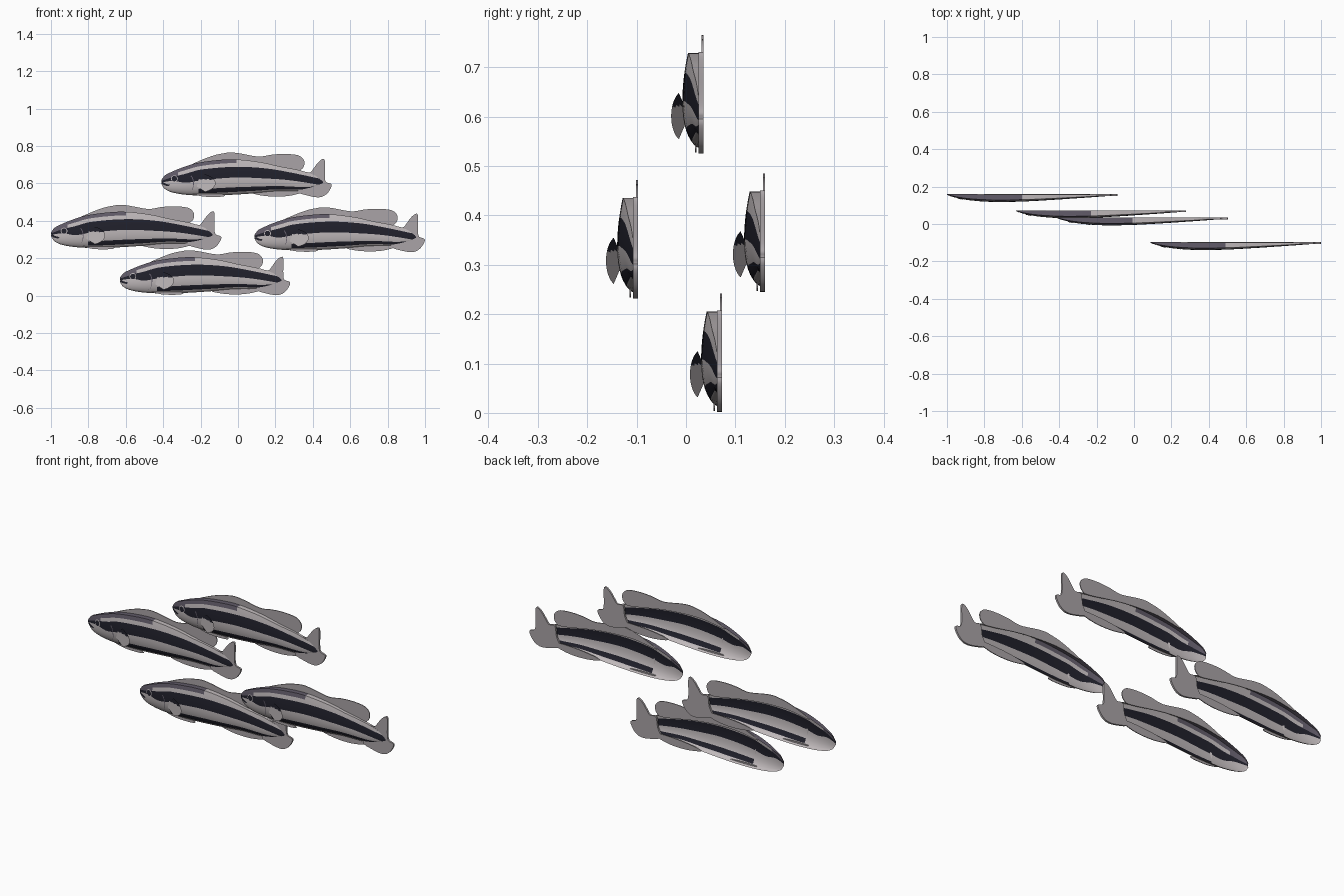
import bpy, bmesh, math

if "Cube" in bpy.data.objects:
    bpy.data.objects.remove(bpy.data.objects["Cube"])

# name, linear colour
def mat(name, c):
    m = bpy.data.materials.new(name)
    m.diffuse_color = (*c, 1)
    m.use_nodes = True
    m.node_tree.nodes["Principled BSDF"].inputs["Base Color"].default_value = m.diffuse_color
    return m

LIGHT = mat("pale_grey", (0.53, 0.49, 0.50))
DARK = mat("dark_navy", (0.015, 0.015, 0.025))
VIOLET = mat("violet_grey", (0.12, 0.105, 0.14))
FIN = mat("fin_grey", (0.40, 0.37, 0.385))
MATS = [LIGHT, DARK, VIOLET, FIN]

# nose position of each fish: x, back plane y, lowest z
PLACES = [(-0.41, 0.035, 0.523), (-1.0, 0.16, 0.243), (0.088, -0.097, 0.230), (-0.632, 0.073, 0.0)]


def curve(pts):
    """Smooth function through (x, value) points."""
    n = len(pts)
    def slope(i):
        a, b = pts[max(i - 1, 0)], pts[min(i + 1, n - 1)]
        return (b[1] - a[1]) / (b[0] - a[0])
    def f(x):
        i = 0
        while i < n - 2 and x > pts[i + 1][0]:
            i += 1
        (x0, y0), (x1, y1) = pts[i], pts[i + 1]
        h = x1 - x0
        t = min(max((x - x0) / h, 0), 1)
        return (y0 * (2*t**3 - 3*t*t + 1) + y1 * (3*t*t - 2*t**3)
                + h * (slope(i) * (t**3 - 2*t*t + t) + slope(i + 1) * (t**3 - t*t)))
    return f


def smooth_loop(pts, k=4):
    """Closed rounded outline through the given points."""
    out, n = [], len(pts)
    for i in range(n):
        p = [pts[(i + j - 1) % n] for j in range(4)]
        for s in range(k):
            t = s / k
            out.append(tuple(0.5 * (2*b + (c - a)*t + (2*a - 5*b + 4*c - d)*t*t + (3*b - a - 3*c + d)*t**3)
                             for a, b, c, d in zip(*p)))
    return out


# body outline, stripe edges and thickness along the length
top = curve([(0, .095), (.02, .12), (.06, .14), (.10, .157), (.18, .183), (.29, .2), (.395, .205),
             (.53, .19), (.636, .167), (.743, .146), (.80, .128), (.865, .1)])
bot = curve([(0, .075), (.015, .05), (.06, .028), (.155, .014), (.29, .012), (.476, .022),
             (.61, .034), (.743, .036), (.80, .045), (.865, .064)])
s_hi = curve([(0, .09), (.065, .112), (.13, .128), (.21, .15), (.395, .165), (.556, .157), (.69, .135), (.865, .098)])
s_lo = curve([(0, .082), (.065, .09), (.13, .08), (.21, .093), (.395, .108), (.556, .103), (.69, .093), (.865, .066)])
thick = curve([(0, .004), (.06, .022), (.13, .034), (.25, .042), (.4, .04), (.55, .032), (.7, .022), (.8, .015), (.865, .010)])


def depth(x, z):
    b, t = bot(x), top(x)
    u = max(-1, min(1, (z - (b + t) / 2) / ((t - b) / 2)))
    return thick(x) * (1 - .25 * u * u if u > 0 else math.sqrt(max(0, 1 - abs(u) ** 2.2)))


def place(name, bm, normals=True):
    """Make one copy of a part for each fish."""
    if normals:
        bmesh.ops.recalc_face_normals(bm, faces=bm.faces)
    me = bpy.data.meshes.new(name)
    bm.to_mesh(me)
    bm.free()
    for m in MATS:
        me.materials.append(m)
    me.shade_smooth()
    me.set_sharp_from_angle(angle=math.radians(40))
    for i, p in enumerate(PLACES):
        o = bpy.data.objects.new(f"{name}_{i + 1}", me)
        o.location = p
        bpy.context.collection.objects.link(o)


def grid(name, rows, rule):
    """Surface through rows of points; rule(i, j, centre) gives the colour."""
    bm = bmesh.new()
    v = [[bm.verts.new(p) for p in r] for r in rows]
    for i in range(len(v) - 1):
        for j in range(len(v[0]) - 1):
            f = bm.faces.new((v[i][j], v[i + 1][j], v[i + 1][j + 1], v[i][j + 1]))
            f.material_index = rule(i, j, f.calc_center_median())
    place(name, bm, False)


# body: open half shell with colour bands between the edge curves
SUBS = [4, 2, 4, 5, 3, 3]
NX = 72
rows, bands = [], []
for k, s in enumerate(SUBS):
    bands += [k] * s
bands.append(6)
for i in range(NX + 1):
    x = .865 * (i / NX) ** 1.15
    b, t, lo, hi = bot(x), top(x), s_lo(x), s_hi(x)
    hi = min(hi, t - .001)
    edges = [b, b + .16 * (lo - b), b + .43 * (lo - b), lo, hi, t - .5 * (t - hi), t]
    zs = [b]
    for k, s in enumerate(SUBS):
        zs += [edges[k] + (edges[k + 1] - edges[k]) * (q + 1) / s for q in range(s)]
    rows.append([(x, -depth(x, z), z) for z in zs] + [(x, 0, t)])


def body_colour(i, j, c):
    k = bands[j]
    if k == 3:
        return 1
    if k == 1 and .2 < c.x < .82:
        return 1
    if k >= 5 and c.x < .4 or k == 4 and c.x < .09:
        return 2
    return 0

grid("body", rows, body_colour)


def fin(name, pts, y0, y1, colour=3, k=4):
    """Flat fin cut from an outline, between two depths."""
    bm = bmesh.new()
    f = bm.faces.new([bm.verts.new((x, y0, max(z, 0))) for x, z in smooth_loop(pts, k)])
    r = bmesh.ops.extrude_face_region(bm, geom=[f])
    for v in r["geom"]:
        if isinstance(v, bmesh.types.BMVert):
            v.co.y = y1
    for g in bm.faces:
        g.material_index = colour
    place(name, bm)


fin("dorsal_fin", [(.155, .17), (.21, .2), (.28, .226), (.33, .237), (.37, .242), (.42, .237), (.5, .222),
                   (.54, .221), (.59, .23), (.66, .234), (.73, .227), (.76, .205), (.765, .178), (.75, .152),
                   (.71, .145), (.5, .18), (.3, .19)], 0, -.004)
fin("tail_fin", [(.76, .135), (.795, .135), (.815, .158), (.835, .185), (.855, .203), (.872, .205), (.875, .17),
                 (.874, .12), (.88, .085), (.91, .072), (.903, .045), (.878, .015), (.84, .002), (.78, .012),
                 (.73, .032), (.75, .08)], 0, -.010)
fin("anal_fin", [(.49, .026), (.55, .010), (.63, .006), (.70, .013), (.76, .032), (.74, .05), (.6, .045)], 0, -.004)
fin("pelvic_fin", [(.17, .022), (.22, .007), (.29, .004), (.335, .008), (.33, .018), (.26, .024)], -.014, -.017)

# side fin: fan standing off the flank, dark where the stripe crosses it
fan = []
for i in range(9):
    u = i / 8
    row = []
    for j in range(15):
        a = (j / 14 * 2 - 1)
        reach = math.sqrt(max(0, 1 - .8 * a * a))
        x = .19 + .10 * u * reach
        z = .078 + a * (.018 + .029 * u)
        row.append((x, -(.037 + .028 * u * reach), z))
    fan.append(row)
grid("side_fin", fan, lambda i, j, c: 1 if c.z > .098 else 0)


def disc(name, cx, cz, r, lift, colour):
    """Round plate laid on the flank."""
    bm = bmesh.new()
    on = lambda x, z: bm.verts.new((x, -depth(x, z) - lift, z))
    mid = on(cx, cz)
    ring = [on(cx + r * math.cos(a * math.pi / 10), cz + r * math.sin(a * math.pi / 10)) for a in range(20)]
    for a in range(20):
        bm.faces.new((mid, ring[a], ring[(a + 1) % 20])).material_index = colour
    place(name, bm, False)


def line(name, pts, w, colour):
    """Thin painted line laid on the flank."""
    grid(name, [[(x + dx, -depth(x + dx, z + dz) - .0015, z + dz) for dx, dz in ((-w, -w), (w, w))]
                for x, z in pts], lambda i, j, c: colour)


# eye, gill edge and mouth
disc("eye_ring", .07, .102, .018, .0015, 0)
disc("eye", .07, .102, .0145, .003, 1)
line("gill_edge", [(.15 + .022 * math.cos(a / 10), .075 + .045 * math.sin(a / 10)) for a in range(-14, 13, 2)], .0018, 2)
line("mouth", [(.004, .08), (.015, .073), (.028, .068), (.042, .066)], .004, 1)
